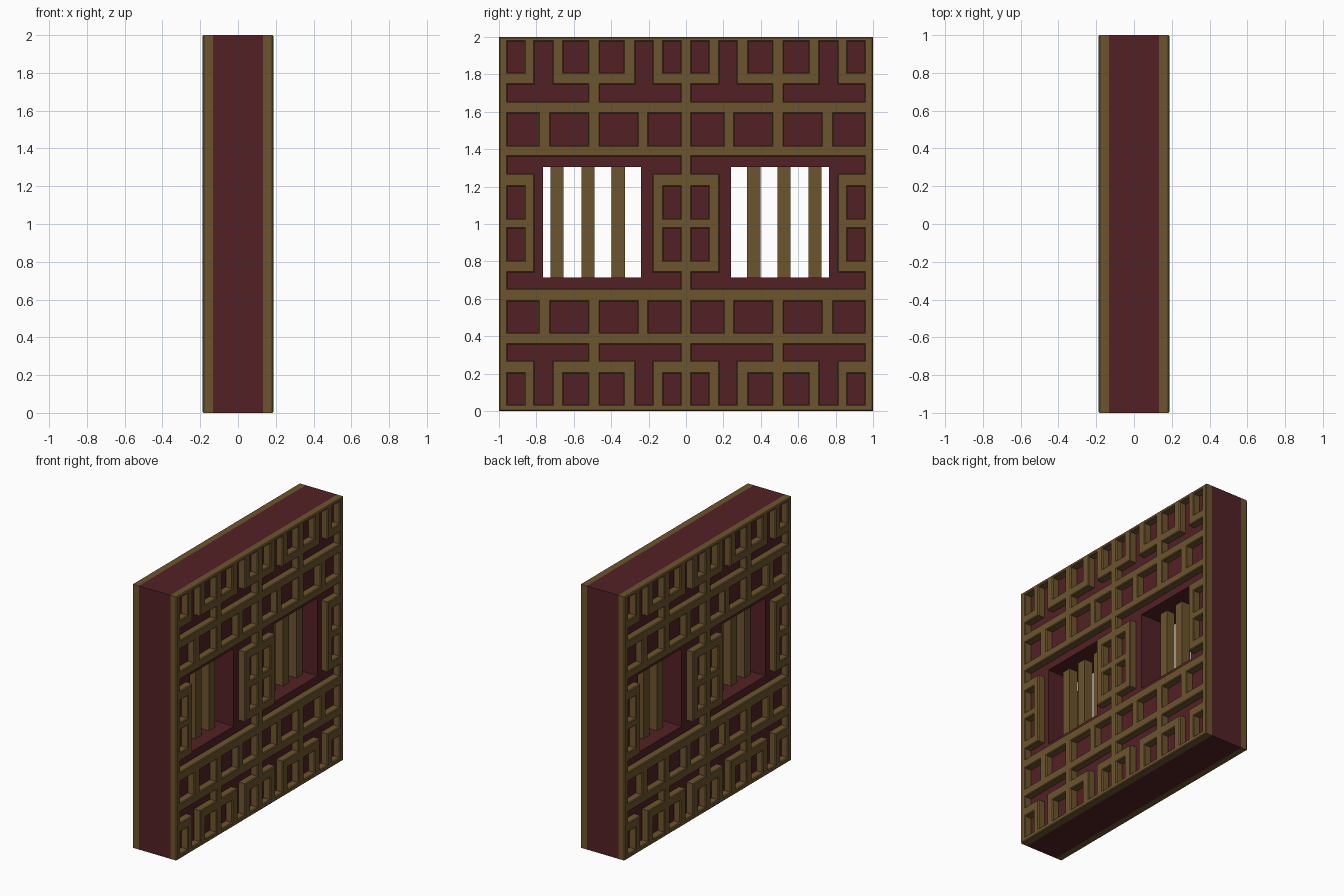
import bpy, bmesh

if "Cube" in bpy.data.objects:
    bpy.data.objects.remove(bpy.data.objects["Cube"])

CORE, FACE = 0.132, 0.187


def material(name, rgb):
    m = bpy.data.materials.new(name)
    m.diffuse_color = (*rgb, 1)
    m.use_nodes = True
    m.node_tree.nodes["Principled BSDF"].inputs["Base Color"].default_value = m.diffuse_color
    return m


gold = material("bronze_brown", (0.150, 0.090, 0.026))
red = material("dark_red", (0.086, 0.0155, 0.019))


def panel(name, openings, x0, x1, mat, bevel=0.0):
    """2 x 2 slab from x0 to x1 with rectangular (y0, y1, z0, z1) openings, mirrored in y."""
    rects = openings + [(-b, -a, c, d) for a, b, c, d in openings]
    ys = sorted({-1.0, 1.0} | {v for r in rects for v in r[:2]})
    zs = sorted({0.0, 2.0} | {v for r in rects for v in r[2:]})
    bm = bmesh.new()
    grid = {}

    def vert(y, z):
        if (y, z) not in grid:
            grid[y, z] = bm.verts.new((x0, y, z))
        return grid[y, z]

    for ya, yb in zip(ys, ys[1:]):
        for za, zb in zip(zs, zs[1:]):
            cy, cz = (ya + yb) / 2, (za + zb) / 2
            if not any(a < cy < b and c < cz < d for a, b, c, d in rects):
                bm.faces.new([vert(ya, za), vert(yb, za), vert(yb, zb), vert(ya, zb)])
    ext = bmesh.ops.extrude_face_region(bm, geom=bm.faces[:], use_keep_orig=True)
    for v in ext["geom"]:
        if isinstance(v, bmesh.types.BMVert):
            v.co.x = x1
    bmesh.ops.recalc_face_normals(bm, faces=bm.faces[:])
    bmesh.ops.dissolve_limit(bm, angle_limit=0.01, verts=bm.verts[:], edges=bm.edges[:])
    if bevel:
        rim = [e for e in bm.edges if all(abs(v.co.x - x1) < 1e-5 for v in e.verts)
               and len(e.link_faces) == 2 and e.calc_face_angle() > 0.5]
        bmesh.ops.bevel(bm, geom=rim, offset=bevel, segments=1, affect='EDGES', clamp_overlap=True)
    bmesh.ops.recalc_face_normals(bm, faces=bm.faces[:])
    me = bpy.data.meshes.new(name)
    bm.to_mesh(me)
    bm.free()
    me.materials.append(mat)
    ob = bpy.data.objects.new(name, me)
    bpy.context.collection.objects.link(ob)
    return ob


# wall core with two windows
panel("wall_core", [(0.24, 0.765, 0.715, 1.305)], -CORE, CORE, red)

# lattice openings for the half y > 0
cuts = []
squares = [(0.03, 0.12), (0.335, 0.46), (0.525, 0.655), (0.865, 0.955)]
stems = [(0.18, 0.27), (0.715, 0.81)]
bars = [(0.03, 0.46), (0.525, 0.955)]
blocks = [(0.03, 0.2), (0.26, 0.46), (0.525, 0.725), (0.79, 0.955)]
for sq, stem, bar, block in [
        ((1.81, 1.975), (1.70, 1.975), (1.655, 1.745), (1.42, 1.59)),
        ((0.035, 0.2), (0.035, 0.30), (0.27, 0.355), (0.42, 0.585))]:
    cuts += [(*y, *sq) for y in squares]
    cuts += [(*y, *stem) for y in stems]
    cuts += [(*y, *bar) for y in bars]
    cuts += [(*y, *block) for y in blocks]
# window surround and the small squares beside it
cuts += [(0.18, 0.81, 0.70, 1.30), (0.03, 0.955, 1.27, 1.36), (0.03, 0.955, 0.655, 0.74)]
for z in ((1.03, 1.2), (0.805, 0.975)):
    cuts += [(*squares[0], *z), (*squares[3], *z)]

panel("right_lattice", cuts, CORE, FACE, gold, 0.006)
panel("left_lattice", cuts, -CORE, -FACE, gold, 0.006)

# square window bars
for side in (-1, 1):
    for i, y in enumerate((0.362, 0.525, 0.689)):
        bpy.ops.mesh.primitive_cube_add(size=1, location=(0, side * y, 1.01))
        ob = bpy.context.object
        ob.name = f"window_bar_{'left' if side < 0 else 'right'}_{i + 1}"
        ob.scale = (0.07, 0.07, 0.61)
        ob.data.materials.append(gold)
